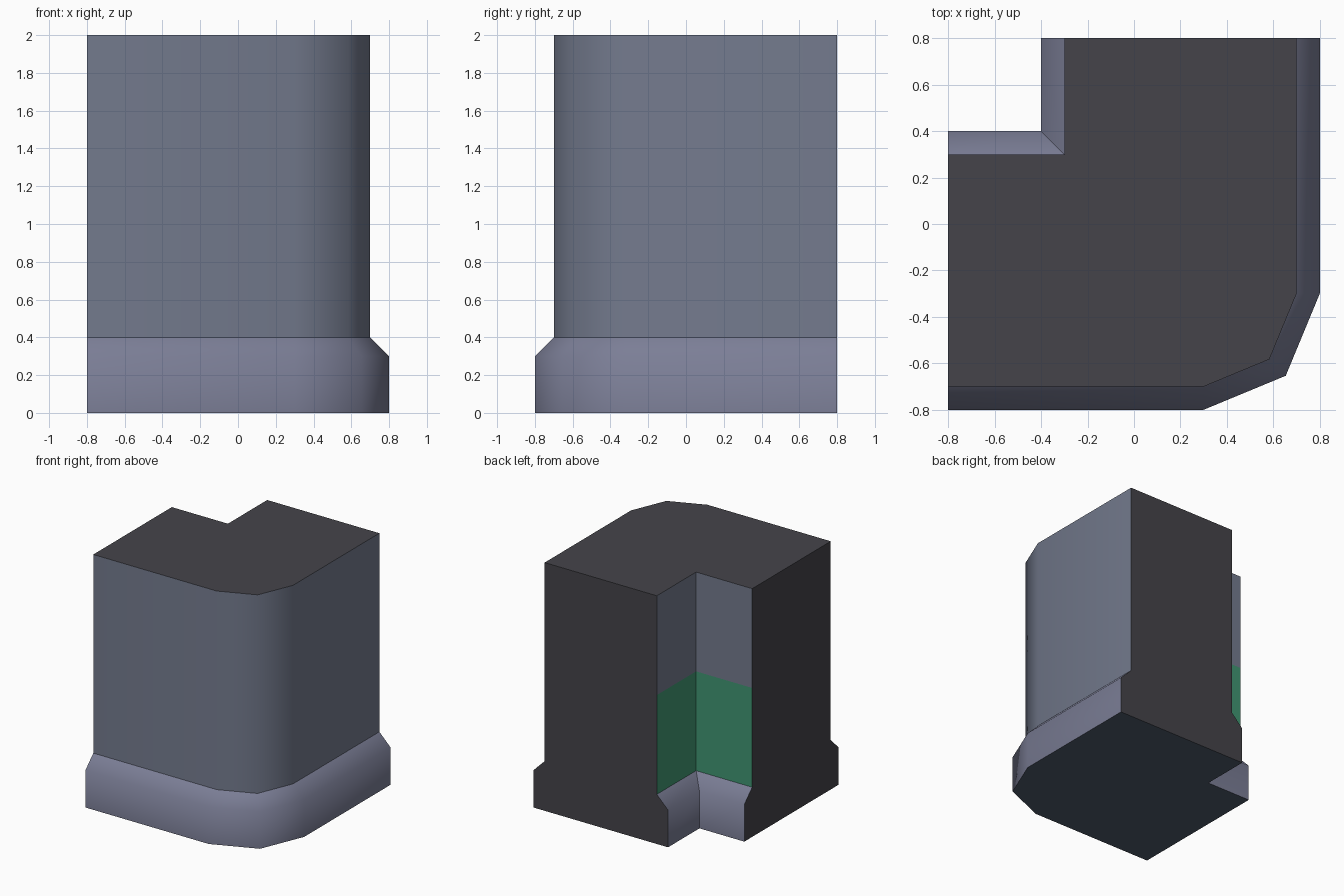
import bpy, bmesh, math

if "Cube" in bpy.data.objects:
    bpy.data.objects.remove(bpy.data.objects["Cube"])


def material(name, rgb):
    m = bpy.data.materials.new(name)
    lin = [((c / 255 + 0.055) / 1.055) ** 2.4 for c in rgb]
    m.diffuse_color = (*lin, 1)
    m.use_nodes = True
    m.node_tree.nodes["Principled BSDF"].inputs["Base Color"].default_value = m.diffuse_color
    return m


WALL = material("wall grey", (116, 123, 142))
SKIRT = material("skirt grey", (123, 126, 150))
CUT = material("dark cut face", (69, 68, 74))
BASE = material("underside slate", (78, 90, 106))
GREEN = material("green band", (64, 150, 115))


def plan(grow):
    """L-shaped corner outline, counter-clockwise, thickened by grow on both wall faces."""
    r = 0.4 + grow
    arc = [(0.3 + r * math.cos(math.radians(a)), -0.3 + r * math.sin(math.radians(a)))
           for a in (-90, -45, 0)]
    inner = 0.3 + grow
    return [(-0.8, -0.3 - r), *arc, (0.3 + r, 0.8),
            (-inner, 0.8), (-inner, inner), (-0.8, inner)]


END_SIDES = (4, 7)      # cut ends facing +y and -x
INNER_SIDES = (5, 6)    # faces in the inside corner


def loft(name, levels, mats, side_mat, lid, lid_mat):
    """Stack outlines given as (z, grow); close only the bottom or top."""
    bm = bmesh.new()
    rings = [[bm.verts.new((x, y, z)) for x, y in plan(g)] for z, g in levels]
    for k in range(len(rings) - 1):
        lo, hi = rings[k], rings[k + 1]
        for i in range(len(lo)):
            j = (i + 1) % len(lo)
            f = bm.faces.new((lo[i], lo[j], hi[j], hi[i]))
            f.material_index = 1 if i in END_SIDES else side_mat(i, k)
    f = bm.faces.new(rings[-1] if lid == "top" else rings[0][::-1])
    f.material_index = lid_mat
    for f in bm.faces:
        f.smooth = True
    me = bpy.data.meshes.new(name)
    bm.to_mesh(me)
    bm.free()
    for m in mats:
        me.materials.append(m)
    me.set_sharp_from_angle(angle=math.radians(50))
    ob = bpy.data.objects.new(name, me)
    bpy.context.collection.objects.link(ob)
    return ob


# Skirt: wider foot with a sloped upper edge
loft("skirt", [(0, 0.1), (0.3, 0.1), (0.4, 0)], [SKIRT, CUT, BASE],
     lambda i, k: 0, "bottom", 2)

# Wall: upright corner with a green band low on the inside faces
loft("corner_wall", [(0.4, 0), (1.2, 0), (2.0, 0)], [WALL, CUT, GREEN],
     lambda i, k: 2 if i in INNER_SIDES and k == 0 else 0, "top", 1)
